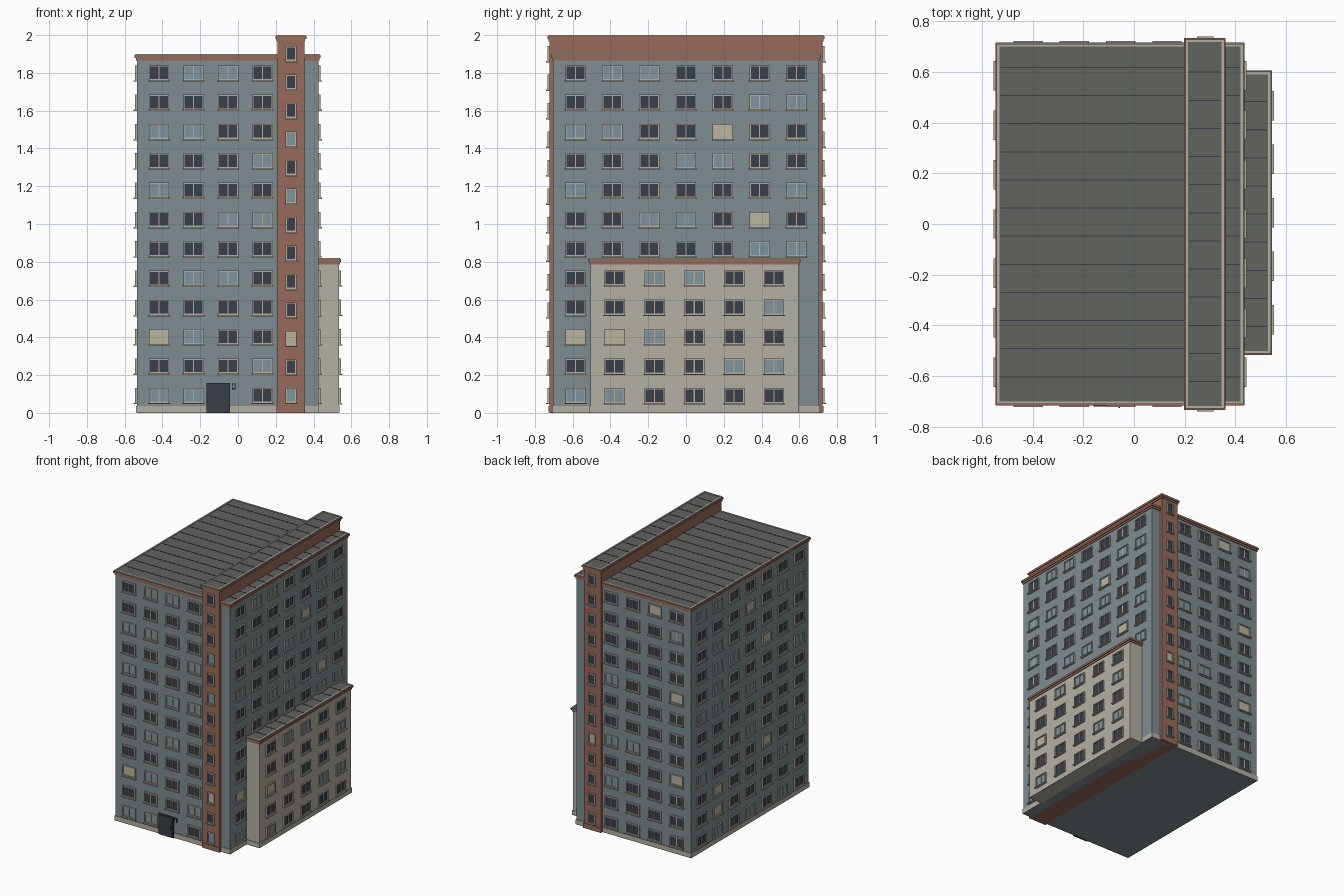
import bpy, bmesh, random
from mathutils import Matrix, Vector
from math import pi

if "Cube" in bpy.data.objects:
    bpy.data.objects.remove(bpy.data.objects["Cube"])

random.seed(4)


def lin(c):
    c /= 255
    return c / 12.92 if c <= 0.04045 else ((c + 0.055) / 1.055) ** 2.4


MATS = []
IDX = {}
for name, rgb in {
    "blue_grey_wall": (126, 141, 146),
    "brick": (153, 107, 90),
    "beige_stone": (180, 176, 162),
    "roof_grey": (97, 99, 95),
    "dark_glass": (58, 64, 74),
    "pale_glass": (128, 148, 157),
    "cream_blind": (188, 182, 160),
    "charcoal": (56, 60, 70),
}.items():
    m = bpy.data.materials.new(name)
    m.diffuse_color = (*[lin(c) for c in rgb], 1)
    m.use_nodes = True
    m.node_tree.nodes["Principled BSDF"].inputs["Base Color"].default_value = m.diffuse_color
    IDX[name] = len(MATS)
    MATS.append(m)


def box(bm, lo, hi, mat, M=Matrix()):
    """Axis-aligned box from corner lo to corner hi, placed by matrix M."""
    lo, hi = Vector(lo), Vector(hi)
    T = M @ Matrix.Translation((lo + hi) / 2) @ Matrix.Diagonal((*(hi - lo), 1))
    verts = bmesh.ops.create_cube(bm, size=1, matrix=T)["verts"]
    for f in {f for v in verts for f in v.link_faces}:
        f.material_index = IDX[mat]


def finish(name, bm):
    me = bpy.data.meshes.new(name)
    bm.to_mesh(me)
    bm.free()
    for m in MATS:
        me.materials.append(m)
    bpy.context.collection.objects.link(bpy.data.objects.new(name, me))


def block(name, x0, x1, y0, y1, h, mat, seams):
    """Wall block with plinth, stepped cornice, coping and seamed roof."""
    bm = bmesh.new()
    box(bm, (x0, y0, 0), (x1, y1, h - 0.02), mat)
    finish(name + "_walls", bm)

    bm = bmesh.new()
    e = 0.004
    box(bm, (x0 - e, y0 - e, 0.001), (x1 + e, y1 + e, 0.037),
        "brick" if mat == "brick" else "beige_stone")
    finish(name + "_plinth", bm)

    bm = bmesh.new()
    for e, a, b in ((0.005, 0.034, 0.02), (0.011, 0.02, 0.006)):
        box(bm, (x0 - e, y0 - e, h - a), (x1 + e, y1 + e, h - b), "brick")
    # beige coping ring
    e, w = 0.006, 0.011
    X0, X1, Y0, Y1 = x0 - e, x1 + e, y0 - e, y1 + e
    for a in ((X0, Y0, X1, Y0 + w), (X0, Y1 - w, X1, Y1),
              (X0, Y0 + w, X0 + w, Y1 - w), (X1 - w, Y0 + w, X1, Y1 - w)):
        box(bm, (a[0], a[1], h - 0.006), (a[2], a[3], h), "beige_stone")
    finish(name + "_cornice", bm)

    # roof deck and seams
    bm = bmesh.new()
    X0, X1, Y0, Y1 = X0 + w, X1 - w, Y0 + w, Y1 - w
    box(bm, (X0, Y0, h - 0.01), (X1, Y1, h - 0.004), "roof_grey")
    first, count = seams
    for i in range(count):
        y = first + i * 0.111
        box(bm, (X0 + 0.004, y - 0.002, h - 0.006), (X1 - 0.004, y + 0.002, h - 0.002), "charcoal")
    finish(name + "_roof", bm)


def window(bm, M, w, h, kind):
    """Window centred on the local origin, facing local -y."""
    glass = {"D": "dark_glass", "L": "pale_glass", "C": "cream_blind"}[kind]
    a, b, t = w / 2, h / 2, 0.007
    box(bm, (-a + t, -0.003, -b + t), (a - t, 0.002, b - t), glass, M)
    for s in (-1, 1):
        x = sorted((s * a, s * (a - t)))
        z = sorted((s * b, s * (b - t)))
        box(bm, (x[0], -0.010, -b), (x[1], 0.002, b), "beige_stone", M)
        box(bm, (-a + t, -0.010, z[0]), (a - t, 0.002, z[1]), "beige_stone", M)
    if kind != "C" and w > 0.08:
        box(bm, (-0.003, -0.007, -b + t), (0.003, 0.002, b - t), "beige_stone", M)
    # projecting sill
    box(bm, (-a - 0.004, -0.018, -b - 0.007), (a + 0.004, 0.002, -b), "beige_stone", M)


def facade(name, angle, plane, cols, z0, dz, rows, pattern=None, w=0.108, h=0.08):
    """Grid of windows; pattern rows run top to bottom, '.' leaves a gap."""
    bm = bmesh.new()
    for r in range(rows):
        for c, u in enumerate(cols):
            k = pattern[rows - 1 - r][c] if pattern else random.choice("DDDDDDDDLLLDDDC")
            if k == ".":
                continue
            z = z0 + r * dz
            pos = (u, plane, z) if angle in (0, pi) else (plane, u, z)
            window(bm, Matrix.Translation(pos) @ Matrix.Rotation(angle, 4, "Z"), w, h, k)
    finish(name, bm)


# Building blocks
block("main_block", -0.536, 0.426, -0.705, 0.705, 1.9, "blue_grey_wall", (-0.603, 12))
block("brick_spine", 0.209, 0.351, -0.723, 0.723, 2.0, "brick", (-0.622, 12))
block("side_annex", 0.42, 0.534, -0.506, 0.595, 0.82, "beige_stone", (-0.405, 9))

# Windows
front_cols = [-0.418 + 0.1827 * i for i in range(4)]
side_cols = [-0.585 + 0.195 * i for i in range(7)]
Z0, DZ = 0.093, 0.1552
front = "DLLD DDDD LLDD DDDL LDDD DDLL DDDD DLLD DDDD CLDD DDDL LL.D".split()
right = ("DLLDDDD DDDDDLL LLDDCDD DDDLLDD LDDDDDL DDLLDCD DDDDDLL "
         "D...... D...... C...... D...... L......").split()
annex = "DLLDD DDDDL CLDDD DDDLL LDDDD".split()
spine = "DDDLDLDDDDCDL"
facade("front_windows", 0, -0.705, front_cols, Z0, DZ, 12, front)
facade("back_windows", pi, 0.705, front_cols, Z0, DZ, 12)
facade("right_windows", pi / 2, 0.426, side_cols, Z0, DZ, 12, right)
facade("left_windows", -pi / 2, -0.536, side_cols, Z0, DZ, 12)
facade("annex_windows", pi / 2, 0.534, [-0.378 + 0.211 * i for i in range(5)],
       0.091, 0.156, 5, annex)
facade("spine_front_windows", 0, -0.723, [0.281], 0.093, 0.1508, 13, spine, 0.058, 0.08)
facade("spine_back_windows", pi, 0.723, [0.281], 0.093, 0.1508, 13, None, 0.058, 0.08)

# Entrance door with handle and intercom
bm = bmesh.new()
box(bm, (-0.167, -0.717, 0), (-0.042, -0.70, 0.157), "charcoal")
box(bm, (-0.16, -0.721, 0.004), (-0.049, -0.71, 0.15), "dark_glass")
box(bm, (-0.062, -0.727, 0.06), (-0.056, -0.72, 0.09), "charcoal")
finish("entrance_door", bm)
bm = bmesh.new()
box(bm, (-0.033, -0.715, 0.125), (-0.014, -0.70, 0.155), "charcoal")
box(bm, (-0.028, -0.718, 0.131), (-0.019, -0.71, 0.149), "pale_glass")
finish("intercom", bm)
